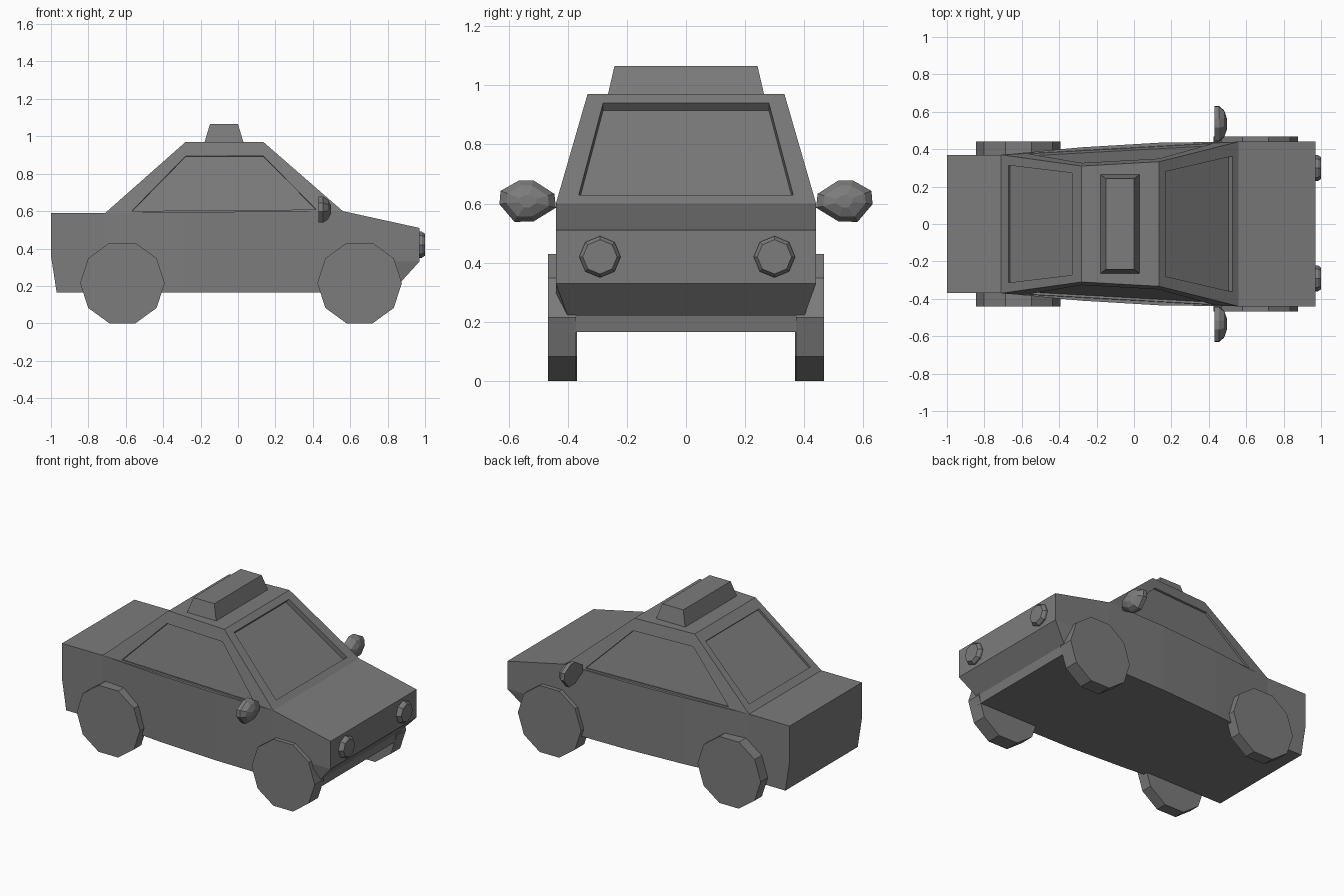
import bpy, bmesh
from math import cos, sin, pi
from mathutils import Vector

if "Cube" in bpy.data.objects:
    bpy.data.objects.remove(bpy.data.objects["Cube"])

paint = bpy.data.materials.new("dark_grey")
paint.diffuse_color = (.2, .2, .2, 1)
paint.use_nodes = True
paint.node_tree.nodes["Principled BSDF"].inputs["Base Color"].default_value = paint.diffuse_color


def finish(bm, name):
    bmesh.ops.remove_doubles(bm, verts=bm.verts, dist=1e-5)
    bmesh.ops.recalc_face_normals(bm, faces=bm.faces)
    me = bpy.data.meshes.new(name)
    bm.to_mesh(me)
    bm.free()
    me.materials.append(paint)
    ob = bpy.data.objects.new(name, me)
    bpy.context.collection.objects.link(ob)
    return ob


def loft(name, rings):
    """Skin matching rings of points; close both ends with strips."""
    bm = bmesh.new()
    rows = [[bm.verts.new(p) for p in r] for r in rings]
    n = len(rows[0])
    for a, b in zip(rows, rows[1:]):
        for i in range(n):
            j = (i + 1) % n
            bm.faces.new((a[i], a[j], b[j], b[i]))
    for r in (rows[0], rows[-1]):
        for i in range(n // 2 - 1):
            bm.faces.new((r[i], r[i + 1], r[n - 2 - i], r[n - 1 - i]))
    return finish(bm, name)


def outline(half):
    return [(x, -y, z) for x, y, z in half] + [(x, y, z) for x, y, z in reversed(half)]


# Body: horizontal outlines stacked from floor to belt line
belt = [(-1, .37, .59), (-.71, .37, .59), (-.28, .41, .594),
        (.14, .435, .598), (.56, .44, .60), (.97, .44, .51)]


def row(rear, front, z_rear, z_front, front_width):
    """Belt outline moved down, with its own ends."""
    half = [(x, y, z_rear + (z_front - z_rear) * (x + 1) / 2) for x, y, _ in belt]
    half[0] = (rear, .37, z_rear)
    half[-1] = (front, front_width, z_front)
    return outline(half)


loft("body", [row(-.97, .86, .165, .165, .40),
              row(-.978, .87, .22, .22, .40),
              row(-1, .97, .36, .33, .44),
              outline(belt)])


# Cabin with recessed windows
def window_panel(bm, quad, inset, depth):
    """Frame around a sunken pane. quad runs bottom-left, bottom-right, top-right, top-left."""
    a, b, c, d = [Vector(p) for p in quad]
    ub, ut, v0, v1 = inset
    normal = (b - a).cross(d - a).normalized()

    def at(u, v):
        return a.lerp(b, u).lerp(d.lerp(c, u), v)

    edge = [at(ub, v0), at(1 - ub, v0), at(1 - ut, v1), at(ut, v1)]
    loops = [[bm.verts.new(p) for p in ring]
             for ring in ((a, b, c, d), edge, [p - normal * depth for p in edge])]
    for p, q in zip(loops, loops[1:]):
        for i in range(4):
            j = (i + 1) % 4
            bm.faces.new((p[i], p[j], q[j], q[i]))
    bm.faces.new(loops[2])


bm = bmesh.new()
base = [(-.71, -.37, .59), (.56, -.44, .60), (.56, .44, .60), (-.71, .37, .59)]
roof = [(-.28, -.31, .97), (.135, -.333, .97), (.135, .333, .97), (-.28, .31, .97)]
side = (.105, .147, .025, .80)
insets = [(side, .012), ((.08, .09, .08, .92), .033), (side, .012), ((.07, .07, .09, .88), .014)]
for i, (inset, depth) in enumerate(insets):
    j = (i + 1) % 4
    window_panel(bm, (base[i], base[j], roof[j], roof[i]), inset, depth)
bm.faces.new([bm.verts.new(p) for p in roof])
finish(bm, "cabin")

# Roof sign
loft("roof_sign", [outline([(-.18, .265, .965), (.03, .265, .965)]),
                   outline([(-.15, .242, 1.065), (0, .242, 1.065)])])

# Parts repeated on both sides
mirror_shape = [(-.095, -.022), (-.09, .025), (-.02, .07), (.03, .07),
                (.092, .035), (.096, -.01), (.045, -.07), (-.02, -.068)]
for s, label in ((-1, "right"), (1, "left")):
    # Ten-sided wheels
    for name, cx, inner, outer in (("front", .65, .372, .467), ("rear", -.618, .368, .442)):
        loft(f"{name}_wheel_{label}",
             [[(cx + .226 * cos(i * pi / 5), s * y, .215 + .226 * sin(i * pi / 5))
               for i in range(10)] for y in (inner, outer)])
    # Octagonal headlights
    loft(f"headlight_{label}",
         [[(x, s * .295 + .004 + r * cos(i * pi / 4), .42 + r * sin(i * pi / 4))
           for i in range(8)] for x, r in ((.96, .07), (.983, .07), (1, .058))])
    # Domed wing mirrors, flat at the back
    loft(f"wing_mirror_{label}",
         [[(x, s * (.535 + r * y), .608 + r * z) for y, z in mirror_shape]
          for x, r in ((.43, 1), (.455, 1), (.482, .75), (.497, .3))])
